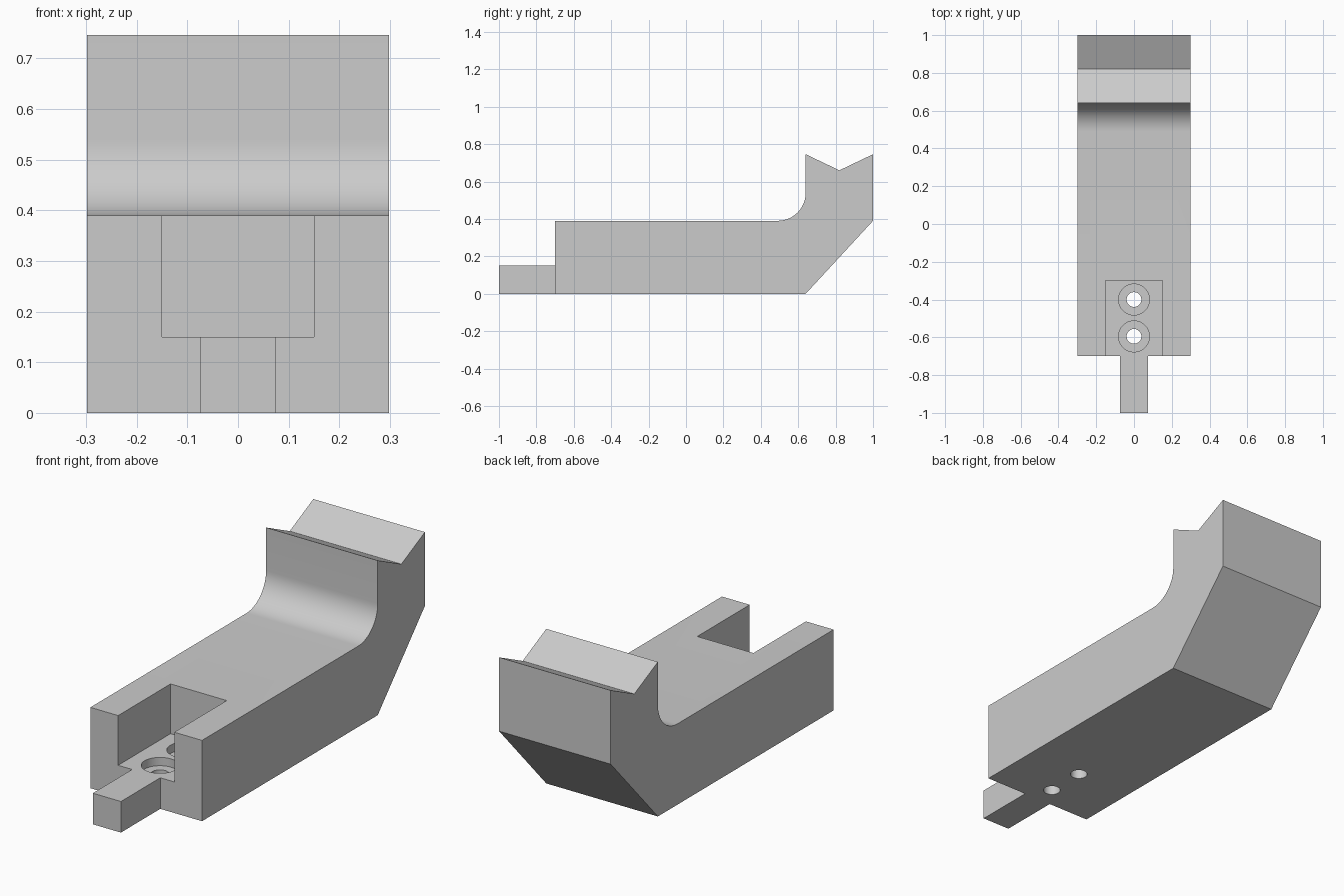
import bpy, bmesh, math
from mathutils import Matrix, Vector

if "Cube" in bpy.data.objects:
    bpy.data.objects.remove(bpy.data.objects["Cube"], do_unlink=True)

HALF_W = 0.298
TOP = 0.39
STEP = 0.15

grey = bpy.data.materials.new("plain grey")
grey.use_nodes = True
grey.diffuse_color = (0.6, 0.6, 0.6, 1)
grey.node_tree.nodes["Principled BSDF"].inputs["Base Color"].default_value = grey.diffuse_color


def to_object(bm, name):
    bmesh.ops.recalc_face_normals(bm, faces=bm.faces)
    mesh = bpy.data.meshes.new(name)
    bm.to_mesh(mesh)
    bm.free()
    mesh.materials.append(grey)
    obj = bpy.data.objects.new(name, mesh)
    bpy.context.collection.objects.link(obj)
    return obj


def box(name, low, high):
    low, high = Vector(low), Vector(high)
    bm = bmesh.new()
    bmesh.ops.create_cube(bm, size=1, matrix=Matrix.Translation((low + high) / 2)
                          @ Matrix.Diagonal((*(high - low), 1)))
    return to_object(bm, name)


def cylinder(name, y, radius, z0, z1):
    bm = bmesh.new()
    bmesh.ops.create_cone(bm, cap_ends=True, segments=48, radius1=radius, radius2=radius,
                          depth=z1 - z0, matrix=Matrix.Translation((0, y, (z0 + z1) / 2)))
    return to_object(bm, name)


# Side profile: flat arm, rounded inner corner, upright with a V-shaped top
R = 0.15
fillet = [(0.64 - R + R * math.sin(a), TOP + R - R * math.cos(a))
          for a in (math.pi / 2 * i / 16 for i in range(17))]
profile = [(-1, 0), (-1, TOP), *fillet, (0.64, 0.746), (0.82, 0.66),
           (1, 0.746), (1, TOP), (0.64, 0)]
bm = bmesh.new()
face = bm.faces.new([bm.verts.new((-HALF_W, y, z)) for y, z in profile])
swept = bmesh.ops.extrude_face_region(bm, geom=[face])["geom"]
bmesh.ops.translate(bm, vec=(2 * HALF_W, 0, 0),
                    verts=[v for v in swept if isinstance(v, bmesh.types.BMVert)])
body = to_object(bm, "bracket_arm")

# Cutters: open slot, the notches that leave a front tongue, stepped screw holes
cutters = [box("slot_cutter", (-0.15, -1.2, STEP), (0.15, -0.3, 0.6))]
for side in (-1, 1):
    x0, x1 = sorted((side * 0.075, side * 0.5))
    cutters.append(box("notch_cutter", (x0, -1.2, -0.2), (x1, -0.7, 0.6)))
for y in (-0.595, -0.4):
    cutters.append(cylinder("counterbore_cutter", y, 0.082, STEP - 0.04, 0.3))
    cutters.append(cylinder("hole_cutter", y, 0.039, -0.1, 0.3))

bpy.ops.object.select_all(action="DESELECT")
bpy.context.view_layer.objects.active = body
body.select_set(True)
for cutter in cutters:
    cutter.hide_render = True
    mod = body.modifiers.new("cut", "BOOLEAN")
    mod.operation = "DIFFERENCE"
    mod.solver = "EXACT"
    mod.object = cutter
    bpy.ops.object.modifier_apply(modifier=mod.name)
    bpy.data.objects.remove(cutter, do_unlink=True)

bpy.ops.object.shade_smooth_by_angle(angle=math.radians(30))
